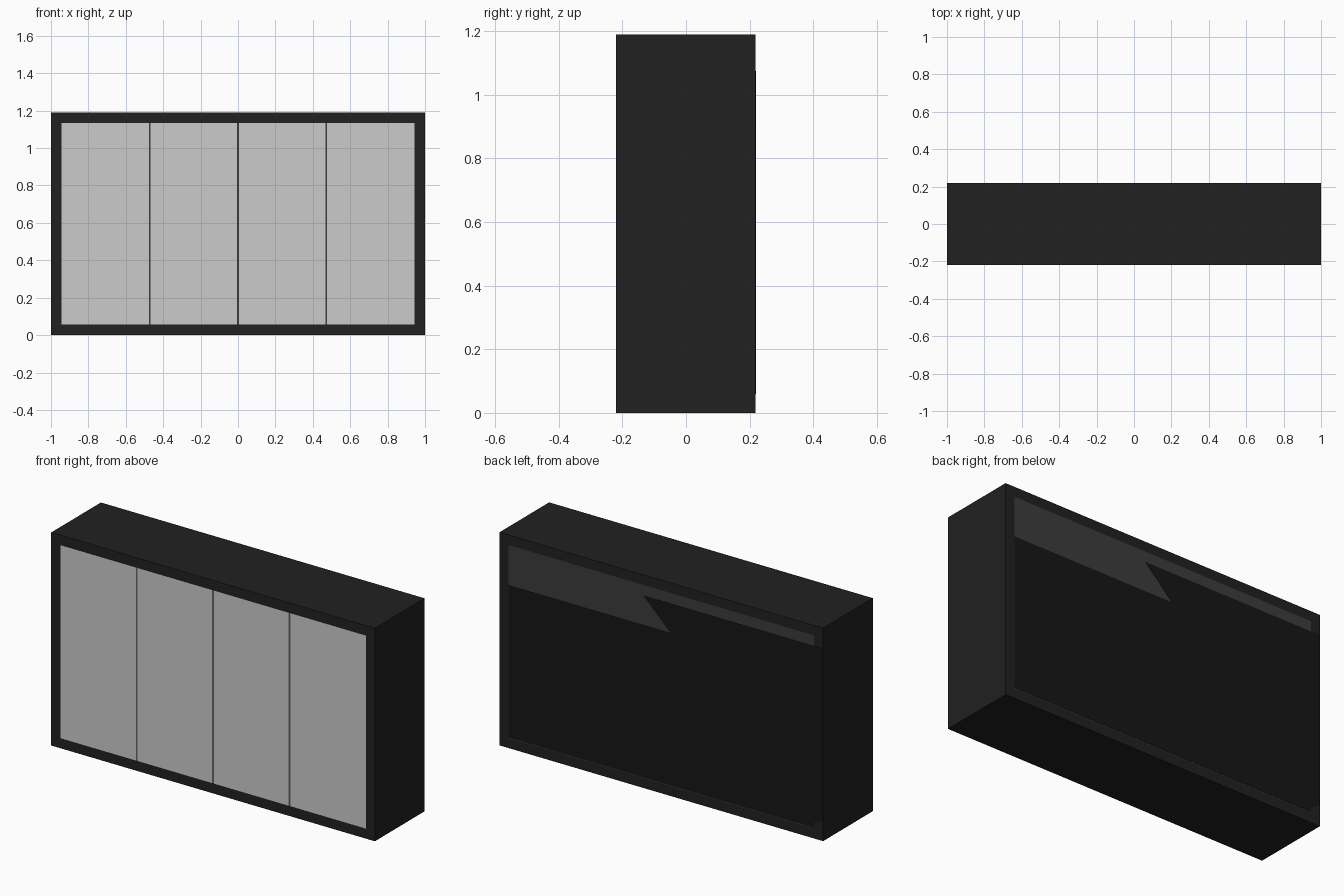
import bpy, bmesh

if "Cube" in bpy.data.objects:
    bpy.data.objects.remove(bpy.data.objects["Cube"])

W, H, T = 1.0, 1.19, 0.056          # half width, height, board thickness
Y0, Y1 = -0.22, 0.218               # front and back of the case


def material(name, v):
    m = bpy.data.materials.new(name)
    m.diffuse_color = (v, v, v, 1)
    m.use_nodes = True
    m.node_tree.nodes["Principled BSDF"].inputs["Base Color"].default_value = m.diffuse_color
    return m


def box(name, lo, hi, mat=None):
    bpy.ops.mesh.primitive_cube_add(size=1, location=[(a + b) / 2 for a, b in zip(lo, hi)])
    o = bpy.context.object
    o.name = name
    o.scale = [b - a for a, b in zip(lo, hi)]
    bpy.ops.object.transform_apply(location=False, rotation=False, scale=True)
    if mat:
        o.data.materials.append(mat)
    return o


black = material("black_board", 0.015)
grey = material("dark_back", 0.045)
cloth = material("black_sheet", 0.008)

# Hollow case: top, bottom and two sides
box("top_board", (-W, Y0, H - T), (W, Y1, H), black)
box("bottom_board", (-W, Y0, 0), (W, Y1, T), black)
for name, x in (("left_side", -W), ("right_side", W - T)):
    box(name, (x, Y0, T), (x + T, Y1, H - T), black)

# Four flush doors with narrow gaps
inner, gap = W - T, 0.004
step = 2 * inner / 4
for i in range(4):
    x0 = -inner + i * step + (gap / 2 if i > 0 else 0)
    x1 = -inner + (i + 1) * step - (gap / 2 if i < 3 else 0)
    box(f"door_{i + 1}", (x0, Y0, T), (x1, Y0 + 0.02, H - T))

# Back panel set flush in the frame
box("back_panel", (-inner, Y1 - 0.012, T), (inner, Y1, H - T), grey)

# Thin torn sheet over the back, notched along the top
outline = [(inner, 0.06), (-inner, 0.06), (-inner, 0.09), (-W, 0.12),
           (-W, 1.075), (0.11, 1.075), (-0.06, 0.91), (inner, 0.91)]
bm = bmesh.new()
face = bm.faces.new([bm.verts.new((x, Y1 + 0.0005, z)) for x, z in outline])
ext = bmesh.ops.extrude_face_region(bm, geom=[face])
bmesh.ops.translate(bm, vec=(0, 0.0015, 0),
                    verts=[g for g in ext["geom"] if isinstance(g, bmesh.types.BMVert)])
bmesh.ops.recalc_face_normals(bm, faces=bm.faces)
mesh = bpy.data.meshes.new("back_sheet")
bm.to_mesh(mesh)
bm.free()
mesh.materials.append(cloth)
bpy.context.collection.objects.link(bpy.data.objects.new("back_sheet", mesh))
